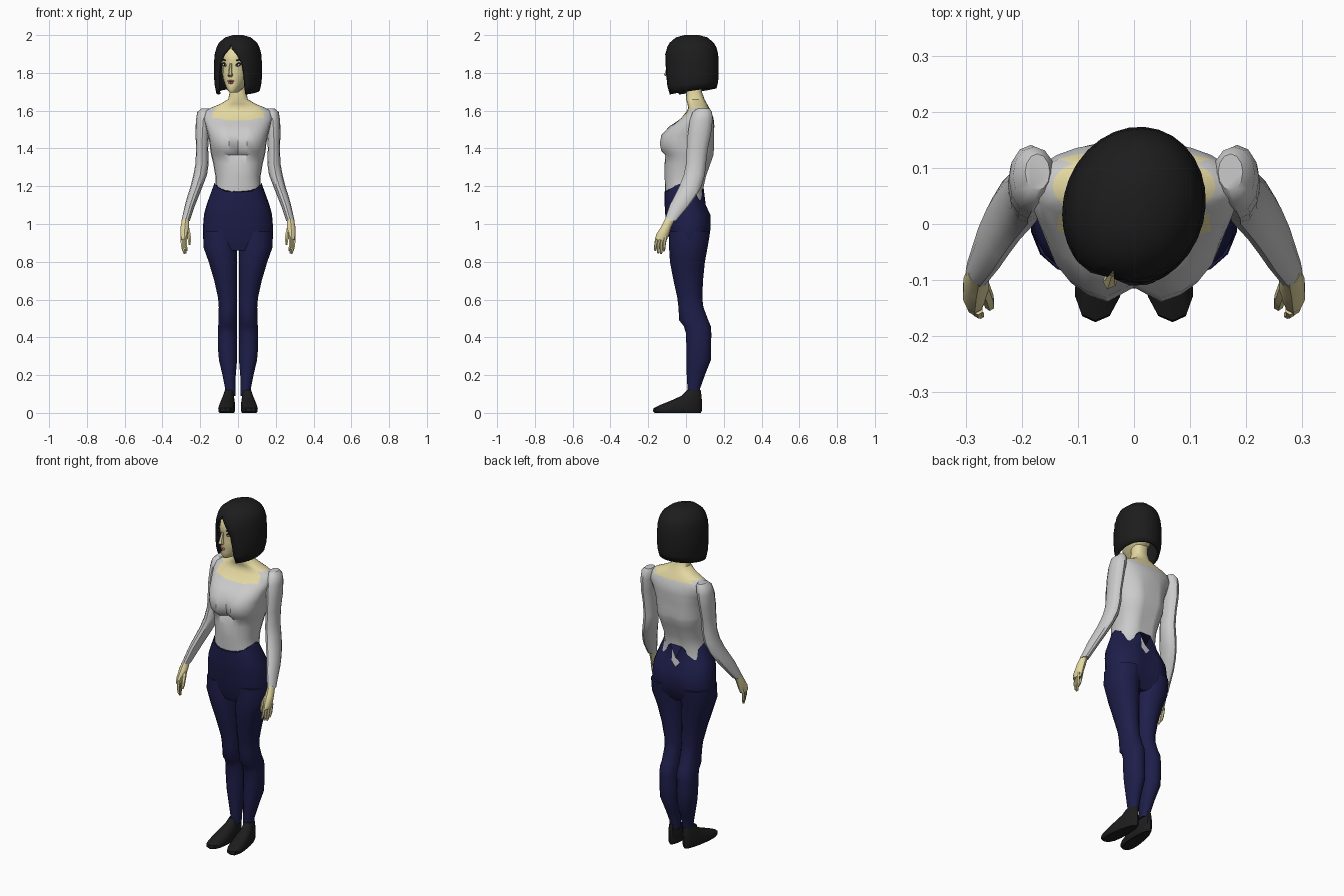
import bpy, bmesh
from math import sin, cos, pi, radians


def material(name, rgb):
    m = bpy.data.materials.new(name)
    m.diffuse_color = (*rgb, 1)
    return m


SKIN = material("skin", (0.78, 0.69, 0.36))
WHITE = material("shirt_white", (0.8, 0.8, 0.8))
NAVY = material("navy", (0.013, 0.013, 0.07))
BLACK = material("black", (0.012, 0.012, 0.012))
LIP = material("lip_red", (0.55, 0.15, 0.13))
HEAD_AT, HEAD_TURN = (0, 0.03, 0), radians(-18)


def spow(v, p):
    return (1 if v >= 0 else -1) * abs(v) ** p


def finish(bm, name, mats, mirror=False, on_head=False):
    me = bpy.data.meshes.new(name)
    bm.to_mesh(me)
    bm.free()
    ob = bpy.data.objects.new(name, me)
    bpy.context.collection.objects.link(ob)
    for m in mats:
        me.materials.append(m)
    if mirror:
        ob.modifiers.new("mirror", 'MIRROR').use_mirror_merge = False
    if on_head:
        ob.location, ob.rotation_euler.z = HEAD_AT, HEAD_TURN
    return ob


# Stack of horizontal rings (centre x, z, half width, front y, back y), point 0 faces front
def loft(name, rings, mats, n=12, p=1.0, warp=None, pick=None, **kw):
    bm = bmesh.new()
    rows = []
    for r, (cx, z, w, yf, yb) in enumerate(rings):
        row = []
        for i in range(n):
            a = 2 * pi * i / n
            co = [cx + w * spow(sin(a), p), (yf + yb) / 2 - (yb - yf) / 2 * spow(cos(a), p), z]
            if warp:
                warp(r, i, co)
            row.append(bm.verts.new(co))
        rows.append(row)
    for a, b in zip(rows, rows[1:]):
        for i in range(n):
            j = (i + 1) % n
            bm.faces.new((a[i], b[i], b[j], a[j]))
    bm.faces.new(rows[0])
    bm.faces.new(rows[-1])
    bmesh.ops.recalc_face_normals(bm, faces=bm.faces)
    if pick:
        for f in bm.faces:
            f.material_index = pick(f.calc_center_median())
    return finish(bm, name, mats, **kw)


def blob(name, loc, scale, mat, tilt=0, **kw):
    bm = bmesh.new()
    bmesh.ops.create_uvsphere(bm, u_segments=10, v_segments=6, radius=1)
    for v in bm.verts:
        x, y, z = v.co
        v.co = (loc[0] + x * scale[0], loc[1] + y * scale[1] + abs(x) * 0.003,
                loc[2] + z * scale[2] + x * tilt)
    return finish(bm, name, [mat], on_head=True, **kw)


# Shirt torso with bare neck and neckline
def torso_warp(r, i, co):
    if i == 0 and 1.36 < co[2] < 1.52:
        co[1] += 0.03
    if i == 12 and 1.15 < co[2] < 1.52:
        co[1] -= 0.016
    if i in (0, 1, 23) and abs(co[2] - 1.56) < 0.001:
        co[2] -= 0.012


def torso_colour(c):
    limit = 1.56 if c.y < 0.06 else 1.6
    return 1 if c.z > limit and abs(c.x) < 0.125 else 0


loft("shirt_torso", [
    (0, 1.78, .044, .004, .088), (0, 1.70, .044, .002, .084), (0, 1.66, .052, .0, .098),
    (0, 1.635, .095, .008, .112), (0, 1.615, .145, .012, .122), (0, 1.595, .18, .002, .132),
    (0, 1.56, .185, -.035, .146), (0, 1.52, .172, -.085, .15), (0, 1.47, .158, -.135, .152),
    (0, 1.425, .15, -.143, .152), (0, 1.385, .146, -.134, .151), (0, 1.365, .142, -.114, .149),
    (0, 1.32, .131, -.113, .133), (0, 1.25, .119, -.113, .108), (0, 1.18, .12, -.111, .093),
    (0, 1.12, .145, -.108, .096), (0, 1.07, .16, -.1, .1)],
    [WHITE, SKIN], n=24, p=0.85, warp=torso_warp, pick=torso_colour)

# Trousers: hips with a jagged waistline
WAIST = [1.168, 1.172, 1.172, 1.185, 1.195, 1.21, 1.218, 1.20, 1.17, 1.14, 1.155, 1.195, 1.12]


def hips_warp(r, i, co):
    if r == 0:
        co[2] = WAIST[min(i, 24 - i)]
    if i == 12 and 0 < r:
        co[1] -= 0.022


loft("trousers_hips", [
    (0, 1.2, .124, -.115, .096), (0, 1.1, .167, -.113, .108), (0, 1.05, .18, -.11, .132),
    (0, .98, .186, -.098, .134), (0, .92, .184, -.09, .124), (0, .86, .15, -.07, .09)],
    [NAVY], n=24, p=0.88, warp=hips_warp)

# Trouser legs
loft("trouser_legs", [
    (.094, .96, .09, -.09, .128), (.094, .88, .092, -.09, .115), (.08, .8, .077, -.085, .1),
    (.065, .7, .062, -.066, .09), (.055, .61, .052, -.046, .086), (.053, .56, .05, -.04, .092),
    (.054, .49, .05, -.036, .118), (.055, .46, .051, -.012, .131), (.056, .42, .052, .0, .134),
    (.056, .35, .052, .002, .133), (.053, .28, .049, .002, .132), (.047, .2, .036, .004, .1),
    (.041, .13, .028, .008, .075), (.04, .09, .027, .008, .072)],
    [NAVY], n=14, p=0.92, mirror=True)


# Shoes, narrow at the heel and turned out a little
def shoe_warp(r, i, co):
    t = (co[1] + 0.175) / 0.26
    co[0] = 0.045 + (co[0] - 0.06) * (1.1 - 0.42 * t) + 0.024 * (1 - t)


loft("shoes", [
    (.055, .12, .032, .006, .078), (.06, .09, .036, -.025, .082), (.06, .065, .043, -.08, .084),
    (.06, .045, .046, -.13, .085), (.06, .025, .048, -.172, .085), (.06, .008, .046, -.175, .083),
    (.06, 0, .04, -.165, .078)], [BLACK], n=14, p=0.85, warp=shoe_warp, mirror=True)

# Sleeves
loft("sleeves", [
    (.172, 1.612, .022, .06, .125), (.178, 1.592, .038, .035, .138), (.184, 1.55, .039, .02, .141),
    (.189, 1.48, .036, .01, .133), (.19, 1.4, .032, .004, .116), (.19, 1.32, .035, .0, .106),
    (.2, 1.26, .036, -.012, .1), (.219, 1.2, .032, -.035, .083), (.237, 1.15, .03, -.06, .055),
    (.254, 1.1, .027, -.086, .02), (.278, 1.015, .022, -.115, -.052)],
    [WHITE], n=12, mirror=True)

# Hands: palm, four fingers and a thumb
loft("palms", [
    (.277, 1.03, .019, -.109, -.056), (.281, .985, .024, -.132, -.078),
    (.284, .945, .022, -.158, -.09), (.285, .915, .016, -.163, -.102)],
    [SKIN], n=10, mirror=True)
for k in range(4):
    y, x = -.153 + k * .015, .276 + k * .006
    tip = (.858, .845, .84, .855)[k]
    loft("finger_%d" % (k + 1), [
        (x + .002, .935, .009, y - .009, y + .009), (x + .002, .89, .008, y - .015, y + .001),
        (x - .003, tip + .01, .007, y - .016, y - .002), (x - .005, tip, .004, y - .014, y - .005)],
        [SKIN], n=6, mirror=True)
loft("thumbs", [
    (.27, .985, .012, -.12, -.095), (.26, .945, .011, -.145, -.12),
    (.257, .91, .009, -.155, -.135), (.257, .89, .005, -.153, -.141)], [SKIN], n=6, mirror=True)

# Head and face
loft("head", [
    (0, 1.965, .04, -.06, .07), (0, 1.945, .064, -.095, .1), (0, 1.9, .078, -.124, .12),
    (0, 1.865, .079, -.13, .12), (0, 1.84, .077, -.124, .12), (0, 1.8, .074, -.128, .11),
    (0, 1.765, .064, -.128, .08), (0, 1.735, .05, -.124, .05), (0, 1.712, .034, -.126, .0),
    (0, 1.697, .018, -.116, -.03)], [SKIN], n=18, p=0.92, on_head=True)
loft("nose", [
    (0, 1.85, .007, -.131, -.11), (0, 1.8, .01, -.15, -.11), (0, 1.789, .014, -.154, -.11),
    (0, 1.779, .01, -.138, -.11)], [SKIN], n=6, on_head=True)
blob("upper_lip", (0, -.125, 1.757), (.019, .008, .005), LIP)
blob("lower_lip", (0, -.124, 1.748), (.015, .008, .006), LIP)
blob("eyelids", (.035, -.113, 1.844), (.02, .008, .010), BLACK, .003, mirror=True)
blob("eye_whites", (.035, -.116, 1.842), (.015, .007, .006), WHITE, .002, mirror=True)
blob("irises", (.034, -.1185, 1.843), (.007, .006, .007), BLACK, mirror=True)
blob("brows", (.036, -.118, 1.868), (.023, .007, .004), BLACK, .004, mirror=True)

# Bob hair: a shell of arcs (z, half width, half depth, half angle of face opening)
bm = bmesh.new()
rows, N = [], 24
for z, w, d, gap in [(2.0, .025, .04, 0), (1.988, .066, .085, 0), (1.96, .1, .118, 0),
                     (1.935, .112, .133, 3), (1.9, .121, .142, 18), (1.85, .126, .145, 31),
                     (1.79, .126, .145, 36), (1.74, .122, .142, 39), (1.7, .113, .134, 44)]:
    row = []
    for i in range(N + 1):
        a = radians(gap) + (2 * pi - 2 * radians(gap)) * i / N
        drop = max(0, 1.8 - z) / 0.1 * 0.02
        row.append(bm.verts.new((w * sin(a), -d * cos(a), z - drop * cos(a))))
    rows.append(row)
for a, b in zip(rows, rows[1:]):
    for i in range(N):
        bm.faces.new((a[i], b[i], b[i + 1], a[i + 1]))
bm.faces.new(rows[0][:N])
bmesh.ops.remove_doubles(bm, verts=bm.verts, dist=0.0005)
hair = finish(bm, "hair", [BLACK], on_head=True)
shell = hair.modifiers.new("thickness", 'SOLIDIFY')
shell.thickness, shell.offset = 0.012, -1

# Smooth shading with sharp creases kept
bpy.ops.object.select_all(action='SELECT')
bpy.context.view_layer.objects.active = hair
bpy.ops.object.shade_smooth_by_angle(angle=radians(38))
